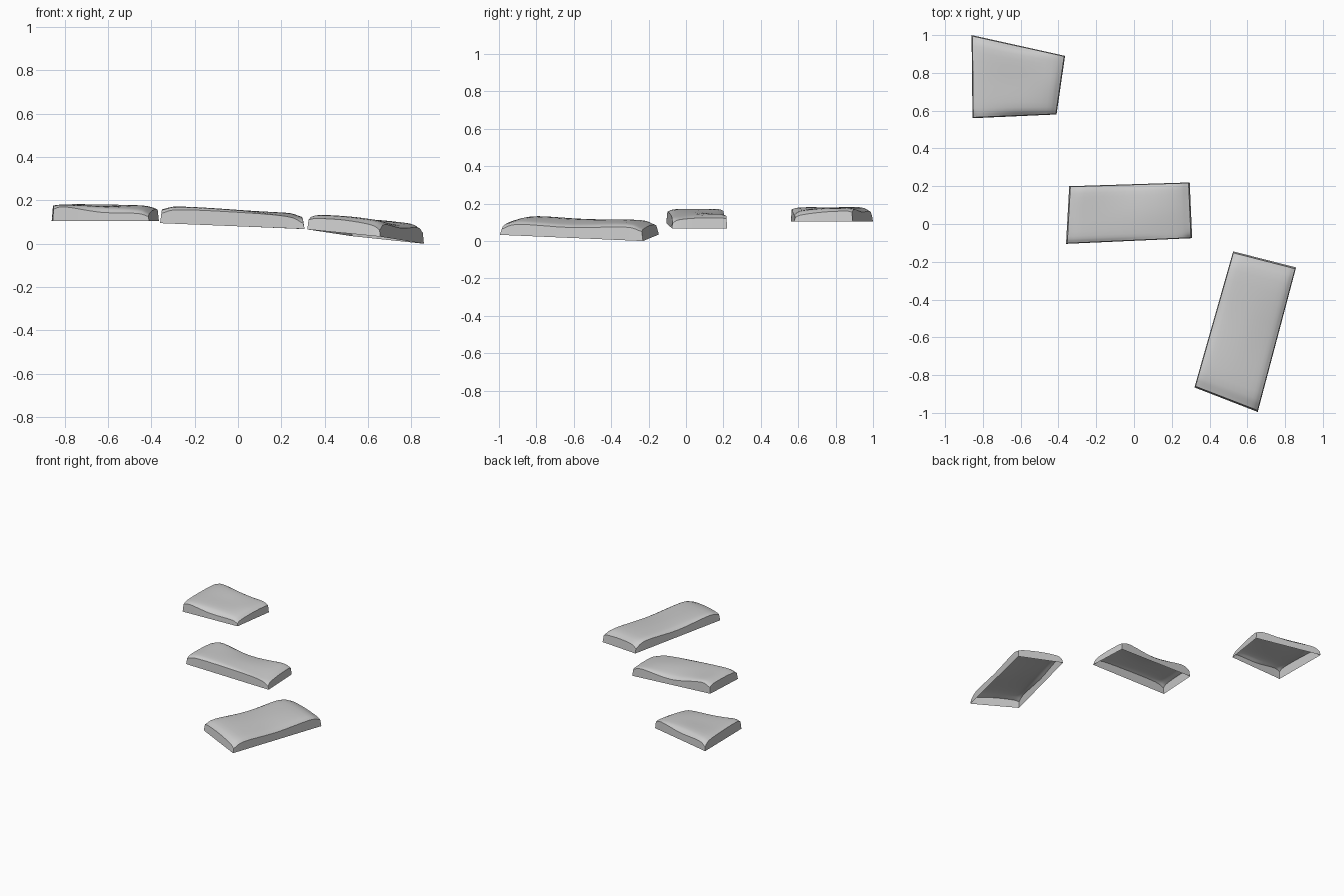
import bpy, bmesh, math
from mathutils import Vector

if "Cube" in bpy.data.objects:
    bpy.data.objects.remove(bpy.data.objects["Cube"])

U = [0.0, 0.12, 0.5, 0.88, 1.0]      # stations across each slab
SUB = 4


def spline(vals, t):
    """Catmull-Rom through evenly indexed values, straight past the ends."""
    n = len(vals) - 1
    i = min(int(t), n - 1)
    f = t - i
    b, c = vals[i], vals[i + 1]
    a = vals[i - 1] if i > 0 else 2 * b - c
    d = vals[i + 2] if i + 2 <= n else 2 * c - b
    return 0.5 * (2 * b + (c - a) * f + (2 * a - 5 * b + 4 * c - d) * f * f
                  + (3 * b - a - 3 * c + d) * f ** 3)


def slab(name, corners, heights):
    """Open-bottomed worn stone: uneven top over four walls.
    corners: bottom corners p00, p10, p11, p01; heights in cm, rows along v."""
    p00, p10, p11, p01 = [Vector(c) for c in corners]

    def base(u, v):
        return p00.lerp(p10, u).lerp(p01.lerp(p11, u), v)

    n = SUB * (len(U) - 1)
    bm = bmesh.new()
    # worn top surface
    top = []
    for j in range(n + 1):
        tv = j / SUB
        row = []
        for i in range(n + 1):
            tu = i / SUB
            h = spline([spline(r, tu) for r in heights], tv) * 0.01
            u, v = spline(U, tu), spline(U, tv)
            p = base(0.5 + (u - 0.5) * 0.98, 0.5 + (v - 0.5) * 0.98)
            row.append(bm.verts.new(p + Vector((0, 0, h))))
        top.append(row)
    for j in range(n):
        for i in range(n):
            bm.faces.new((top[j][i], top[j][i + 1], top[j + 1][i + 1], top[j + 1][i]))
    # walls down to the base outline
    ring = ([(i, 0) for i in range(n)] + [(n, j) for j in range(n)]
            + [(i, n) for i in range(n, 0, -1)] + [(0, j) for j in range(n, 0, -1)])
    low = [bm.verts.new(base(spline(U, i / SUB), spline(U, j / SUB))) for i, j in ring]
    for k, (i, j) in enumerate(ring):
        m = (k + 1) % len(ring)
        i2, j2 = ring[m]
        bm.faces.new((low[k], low[m], top[j2][i2], top[j][i]))
    me = bpy.data.meshes.new(name)
    bm.to_mesh(me)
    bm.free()
    ob = bpy.data.objects.new(name, me)
    bpy.context.collection.objects.link(ob)
    bpy.ops.object.select_all(action='DESELECT')
    ob.select_set(True)
    bpy.context.view_layer.objects.active = ob
    bpy.ops.object.shade_smooth_by_angle(angle=math.radians(38))


slab("back_stone",
     [(-.855, .56, .105), (-.41, .58, .105), (-.365, .89, .105), (-.86, 1.0, .105)],
     [[5.5, 6.5, 4, 3.5, 2],
      [7, 7.5, 6.5, 5.5, 3.5],
      [7, 7.5, 7, 7, 5],
      [6, 7.5, 7.5, 7, 5.5],
      [3, 5.5, 5, 6.5, 5]])

slab("middle_stone",
     [(-.36, -.105, .095), (.308, -.075, .068), (.295, .22, .068), (-.343, .2, .095)],
     [[4.5, 6.5, 6.5, 5.5, 2.5],
      [6, 7.8, 7.5, 6, 4.5],
      [6.5, 8, 7.5, 7, 5.5],
      [6, 8, 6, 7.2, 5.5],
      [4.5, 7, 3.8, 6.5, 5]])

slab("front_stone",
     [(.655, -.995, .033), (.858, -.23, 0), (.525, -.145, .035), (.32, -.865, .066)],
     [[3, 6, 5.5, 7, 5],
      [5, 7.5, 7, 8.5, 6],
      [6, 8, 8, 8.5, 6.5],
      [5.5, 7.5, 7, 7.8, 5.5],
      [4.5, 6.5, 5, 6.5, 3]])
